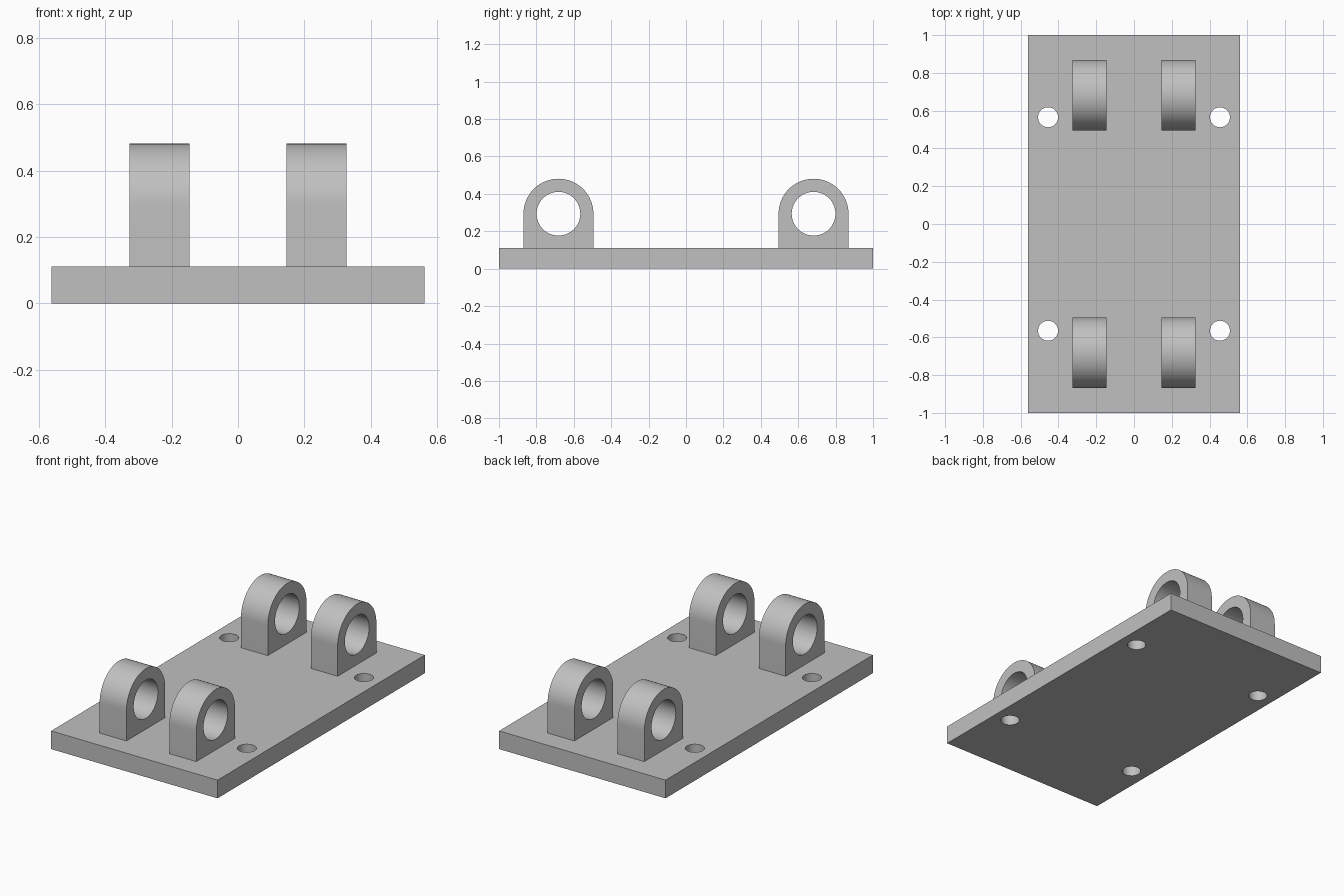
import bpy
import bmesh
from math import cos, sin, pi
from mathutils import Matrix

cube = bpy.data.objects.get("Cube")
if cube:
    bpy.data.objects.remove(cube, do_unlink=True)

PLATE_X, PLATE_Y, PLATE_Z = 0.562, 1.0, 0.111
BOLT_X, BOLT_Y, BOLT_R = 0.455, 0.565, 0.053
LUG_X, LUG_Y, LUG_WIDTH = 0.236, 0.682, 0.181
LUG_R, BORE_R, BORE_Z = 0.187, 0.117, 0.294

grey = bpy.data.materials.new("plain grey")
grey.use_nodes = True
colour = (0.53, 0.53, 0.53, 1)
grey.diffuse_color = colour
grey.node_tree.nodes["Principled BSDF"].inputs["Base Color"].default_value = colour


def arc(cx, cy, r, sweep=2 * pi, steps=48):
    """Points on an arc; a full turn leaves out the repeated end point."""
    count = steps if sweep == 2 * pi else steps + 1
    return [(cx + r * cos(sweep * i / steps), cy + r * sin(sweep * i / steps))
            for i in range(count)]


def extruded(name, loops, thickness, matrix):
    """Fill an outline with holes, extrude it evenly and return a mesh object."""
    curve = bpy.data.curves.new(name, 'CURVE')
    curve.dimensions = '2D'
    curve.fill_mode = 'BOTH'
    curve.extrude = thickness / 2
    for loop in loops:
        spline = curve.splines.new('POLY')
        spline.points.add(len(loop) - 1)
        for point, (x, y) in zip(spline.points, loop):
            point.co = (x, y, 0, 1)
        spline.use_cyclic_u = True
    helper = bpy.data.objects.new(name + "_outline", curve)
    bpy.context.collection.objects.link(helper)
    graph = bpy.context.evaluated_depsgraph_get()
    mesh = bpy.data.meshes.new_from_object(helper.evaluated_get(graph))
    bpy.data.objects.remove(helper, do_unlink=True)
    bpy.data.curves.remove(curve)

    bm = bmesh.new()
    bm.from_mesh(mesh)
    bm.transform(matrix)
    bmesh.ops.remove_doubles(bm, verts=bm.verts, dist=0.0001)
    bmesh.ops.recalc_face_normals(bm, faces=bm.faces)
    bm.to_mesh(mesh)
    bm.free()
    mesh.materials.clear()
    mesh.materials.append(grey)

    obj = bpy.data.objects.new(name, mesh)
    bpy.context.collection.objects.link(obj)
    bpy.ops.object.select_all(action='DESELECT')
    obj.select_set(True)
    bpy.context.view_layer.objects.active = obj
    bpy.ops.object.shade_smooth_by_angle(angle=pi / 6)
    return obj


# Base plate with four bolt holes
corners = [(-PLATE_X, -PLATE_Y), (PLATE_X, -PLATE_Y),
           (PLATE_X, PLATE_Y), (-PLATE_X, PLATE_Y)]
bolt_holes = [arc(sx * BOLT_X, sy * BOLT_Y, BOLT_R)
              for sx in (-1, 1) for sy in (-1, 1)]
extruded("base_plate", [corners] + bolt_holes, PLATE_Z,
         Matrix.Translation((0, 0, PLATE_Z / 2)))

# Round-topped lugs with a bore, outline stood up in the y-z plane
lug_outline = ([(-LUG_R, PLATE_Z), (LUG_R, PLATE_Z)]
               + arc(0, BORE_Z, LUG_R, pi, 32))
lug_bore = arc(0, BORE_Z, BORE_R)
stand_up = Matrix(((0, 0, 1, 0), (1, 0, 0, 0), (0, 1, 0, 0), (0, 0, 0, 1)))
for sx, side in ((-1, "right"), (1, "left")):
    for sy, end in ((-1, "front"), (1, "back")):
        place = Matrix.Translation((sx * LUG_X, sy * LUG_Y, 0))
        extruded(f"{end}_{side}_lug", [lug_outline, lug_bore],
                 LUG_WIDTH, place @ stand_up)
